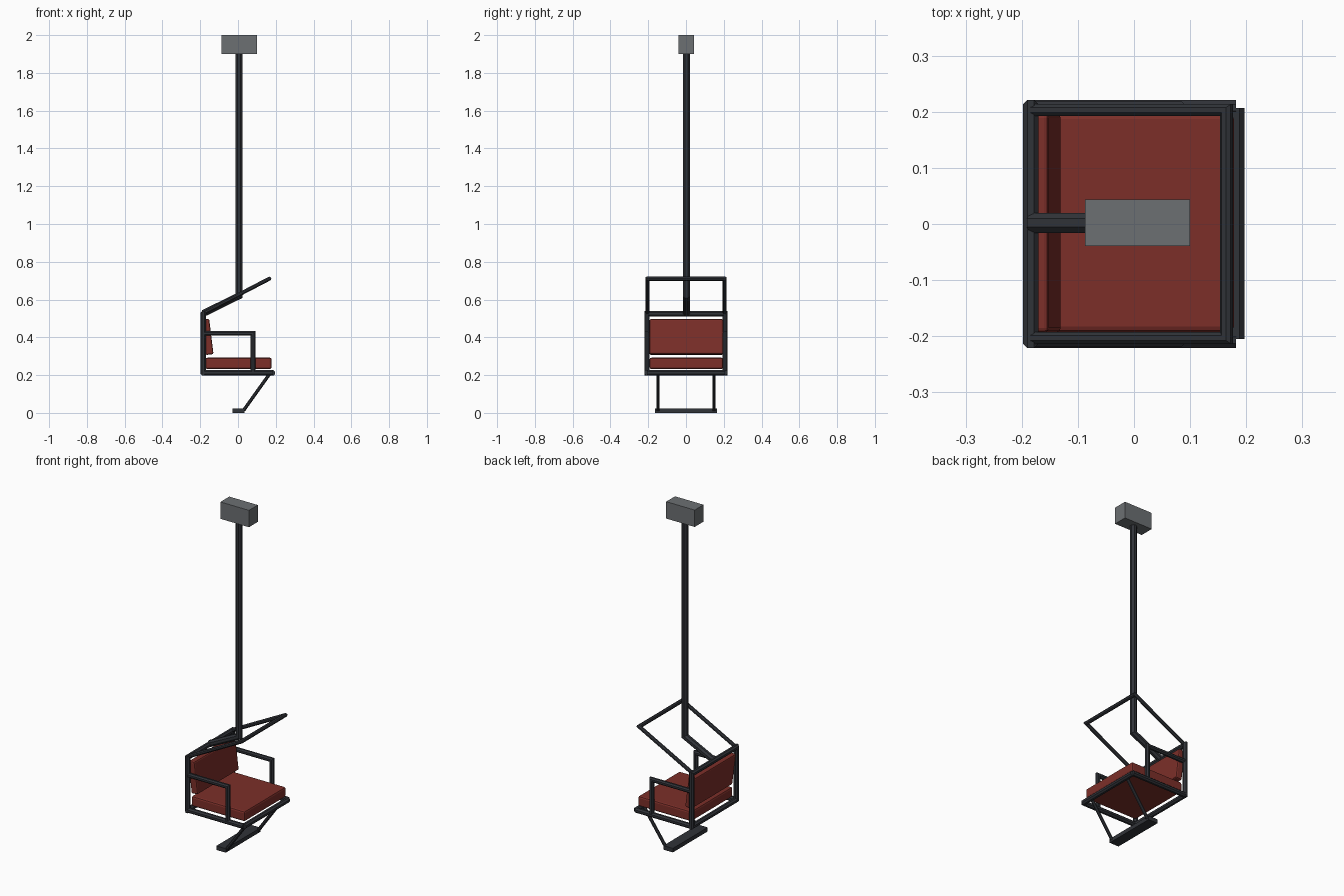
import bpy, bmesh, math
from mathutils import Vector, Matrix

if "Cube" in bpy.data.objects:
    bpy.data.objects.remove(bpy.data.objects["Cube"])


def material(name, rgb):
    m = bpy.data.materials.new(name)
    m.diffuse_color = (*rgb, 1)
    m.use_nodes = True
    m.node_tree.nodes["Principled BSDF"].inputs["Base Color"].default_value = m.diffuse_color
    return m


STEEL = material("dark_steel", (0.03, 0.033, 0.04))
RED = material("red_padding", (0.2, 0.028, 0.022))
GREY = material("grey_metal", (0.15, 0.16, 0.17))


def finish(name, bm, mat):
    bmesh.ops.recalc_face_normals(bm, faces=bm.faces)
    me = bpy.data.meshes.new(name)
    bm.to_mesh(me)
    bm.free()
    me.materials.append(mat)
    ob = bpy.data.objects.new(name, me)
    bpy.context.collection.objects.link(ob)
    return ob


def tube(name, pts, r, closed=False, sides=8):
    """Flat-sided tube swept along points with mitred corners."""
    pts = [Vector(p) for p in pts]
    n = len(pts)
    bm = bmesh.new()
    rings = []
    first = (pts[1] - pts[0]).normalized()
    up = Vector((1, 0, 0)) if abs(first.x) < 0.5 else Vector((0, 1, 0))
    u = (up - first * up.dot(first)).normalized()
    v = first.cross(u)
    rc = r / math.cos(math.pi / sides)
    ring = [pts[0] + rc * (math.cos(a) * u + math.sin(a) * v)
            for a in (math.tau * (i + 0.5) / sides for i in range(sides))]
    for i in range(n):
        d_in = (pts[i] - pts[i - 1]).normalized() if i or closed else first
        d_out = (pts[(i + 1) % n] - pts[i]).normalized() if i < n - 1 or closed else d_in
        plane = (d_in + d_out).normalized()
        d = d_in if i else first
        ring = [p + d * ((pts[i] - p).dot(plane) / d.dot(plane)) for p in ring]
        rings.append([bm.verts.new(p) for p in ring])
    for i in range(n if closed else n - 1):
        a, b = rings[i], rings[(i + 1) % n]
        for k in range(sides):
            j = (k + 1) % sides
            bm.faces.new((a[k], a[j], b[j], b[k]))
    if not closed:
        bm.faces.new(rings[0])
        bm.faces.new(rings[-1])
    return finish(name, bm, STEEL)


def box(name, loc, size, mat, bevel=0, tilt=0):
    bm = bmesh.new()
    bmesh.ops.create_cube(bm, size=1, matrix=Matrix.Diagonal((*size, 1)))
    if bevel:
        bmesh.ops.bevel(bm, geom=bm.edges[:], offset=bevel, segments=2,
                        profile=0.5, affect='EDGES')
    bm.transform(Matrix.Translation(loc) @ Matrix.Rotation(tilt, 4, 'Y'))
    return finish(name, bm, mat)


# Cable grip and hanger
Y0 = 0.002
box("cable_grip", (0.006, Y0, 1.95), (0.187, 0.083, 0.1), GREY)
tube("hanger_pole", [(0.006, Y0, 1.9), (0.006, Y0, 0.62), (-0.183, Y0, 0.527)], 0.018)

# Back frame and seat frame
W, BX = 0.207, -0.184
tube("back_frame", [(BX, -W, 0.213), (BX, W, 0.213), (BX, W, 0.525), (BX, -W, 0.525)],
     0.014, closed=True)
tube("seat_front_rail", [(0.182, -0.205, 0.212), (0.182, 0.207, 0.212)], 0.0145)
for side, s in (("right", -1), ("left", 1)):
    y = s * W
    tube(side + "_seat_rail", [(BX, y, 0.213), (0.182, y, 0.213)], 0.014)
    tube(side + "_armrest", [(BX, y, 0.421), (0.079, y, 0.421), (0.079, y, 0.213)], 0.0125)
    # Footrest struts
    tube(side + "_footrest_strut", [(0.172, s * 0.148, 0.213), (0.03, s * 0.148, 0.014)], 0.009)

# Raised safety bar
tube("safety_bar", [(BX, -0.203, 0.528), (0.165, -0.203, 0.71),
                    (0.165, 0.203, 0.71), (BX, 0.203, 0.528)], 0.0105)

# Footrest plate
box("footrest", (0.003, 0, 0.012), (0.062, 0.326, 0.024), STEEL)

# Cushions
box("seat_cushion", (0.003, 0.002, 0.262), (0.35, 0.39, 0.06), RED, 0.01)
box("back_cushion", (-0.162, 0.002, 0.402), (0.042, 0.39, 0.188), RED, 0.008, math.radians(-7))
